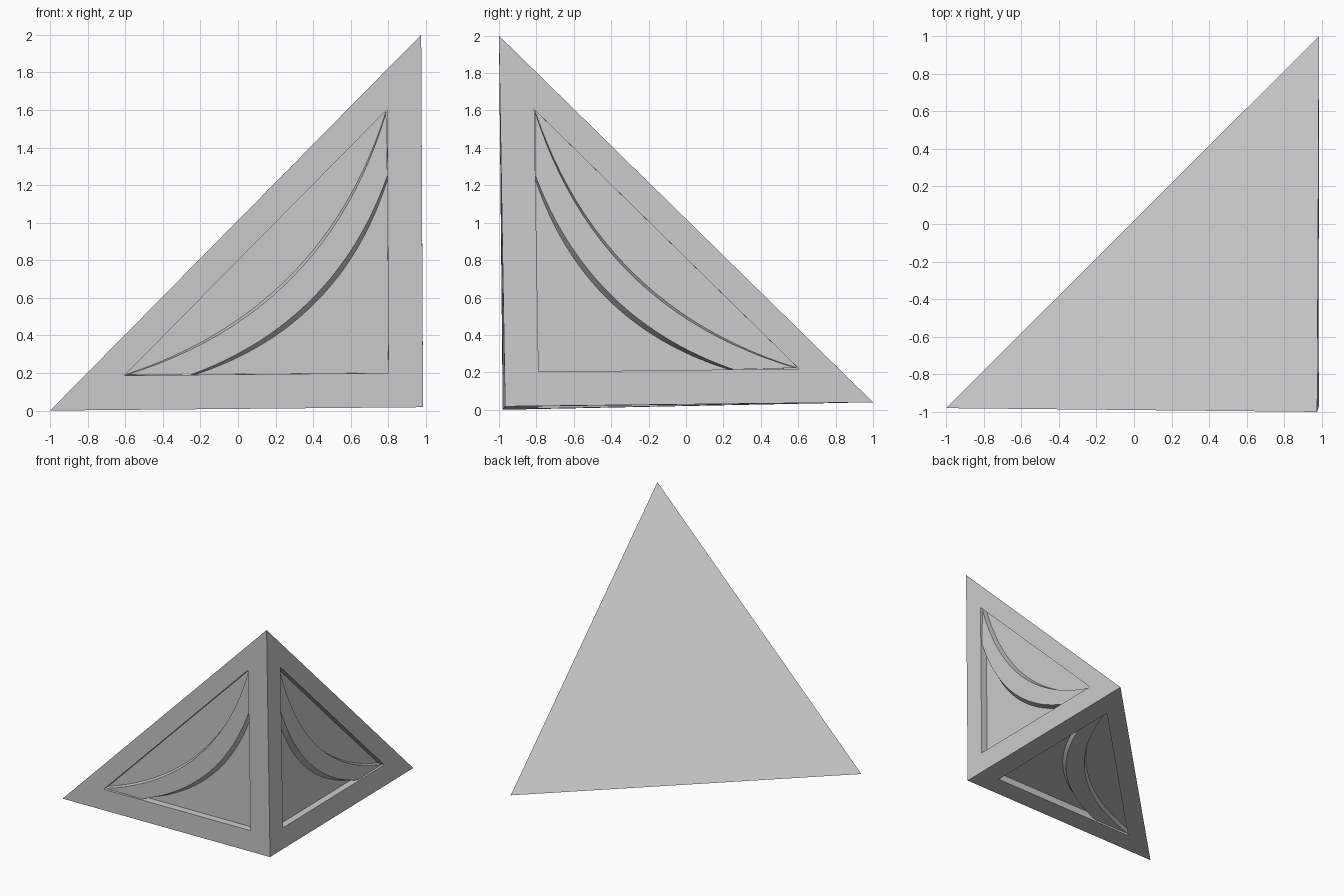
import bpy, bmesh
from mathutils import Vector

if "Cube" in bpy.data.objects:
    bpy.data.objects.remove(bpy.data.objects["Cube"])

# Corners of the pyramid: left, square corner, back, apex
LEFT = Vector((-1.0, -0.98, 0.0))
CORNER = Vector((0.985, -0.967, 0.018))
BACK = Vector((0.985, 1.0, 0.04))
APEX = Vector((0.975, -1.0, 2.0))
CENTRE = (LEFT + CORNER + BACK + APEX) / 4

INSET, REACH = 0.185, 1.6      # panel edges measured from the square corner
FLOOR, BAND = 0.06, 0.015      # depth of panel floor and of band face
STEPS = 24
SIDES = {"front": (LEFT, APEX), "right": (BACK, APEX), "bottom": (LEFT, BACK)}


def mapper(e1, e2):
    """Map face coordinates (0-2 along each leg) and depth to space."""
    a, b = (e1 - CORNER) / 2, (e2 - CORNER) / 2
    n = a.cross(b).normalized()
    if n.dot(CENTRE - CORNER) < 0:
        n = -n
    return lambda u, v, d=0.0: CORNER + a * u + b * v + n * d


def arc(near, far, mid):
    """Symmetric curve from (near, far) to (far, near) passing (mid, mid)."""
    c = 2 * mid - (near + far) / 2
    pts = []
    for i in range(STEPS + 1):
        t = i / STEPS
        w0, w1, w2 = (1 - t) ** 2, 2 * t * (1 - t), t * t
        pts.append((w0 * near + w1 * c + w2 * far,
                    w0 * far + w1 * c + w2 * near))
    return pts


def finish(bm, name):
    bmesh.ops.remove_doubles(bm, verts=bm.verts, dist=1e-5)
    bmesh.ops.recalc_face_normals(bm, faces=bm.faces)
    me = bpy.data.meshes.new(name)
    bm.to_mesh(me)
    bm.free()
    ob = bpy.data.objects.new(name, me)
    bpy.context.collection.objects.link(ob)
    bpy.ops.object.select_all(action='DESELECT')
    ob.select_set(True)
    bpy.context.view_layer.objects.active = ob
    bpy.ops.object.shade_smooth_by_angle(angle=0.52)
    return ob


# Pyramid body: plain sloping back, framed and recessed panel on other faces
body = bmesh.new()
body.faces.new([body.verts.new(p) for p in (LEFT, BACK, APEX)])
for e1, e2 in SIDES.values():
    at = mapper(e1, e2)
    tri = [(INSET, INSET), (REACH, INSET), (INSET, REACH)]
    rings = [[body.verts.new(p) for p in (CORNER, e1, e2)],
             [body.verts.new(at(*p)) for p in tri],
             [body.verts.new(at(*p, FLOOR)) for p in tri]]
    for r0, r1 in zip(rings, rings[1:]):
        for i in range(3):
            j = (i + 1) % 3
            body.faces.new((r0[i], r0[j], r1[j], r1[i]))
    body.faces.new(rings[2])
finish(body, "pyramid_body")

# Raised curved band across each panel, with drafted side walls
section = [(arc(INSET, 1.22, 0.57), FLOOR),
           (arc(INSET, 1.245, 0.59), BAND),
           (arc(INSET + 0.005, 1.585, 0.70), BAND),
           (arc(INSET + 0.005, 1.59, 0.71), FLOOR)]
for side, (e1, e2) in SIDES.items():
    at = mapper(e1, e2)
    bm = bmesh.new()
    rows = [[bm.verts.new(at(u, v, d)) for u, v in pts] for pts, d in section]
    for k in range(4):
        r0, r1 = rows[k], rows[(k + 1) % 4]
        for i in range(STEPS):
            bm.faces.new((r0[i], r0[i + 1], r1[i + 1], r1[i]))
    for i in (0, STEPS):
        bm.faces.new([r[i] for r in rows])
    finish(bm, side + "_curved_band")
